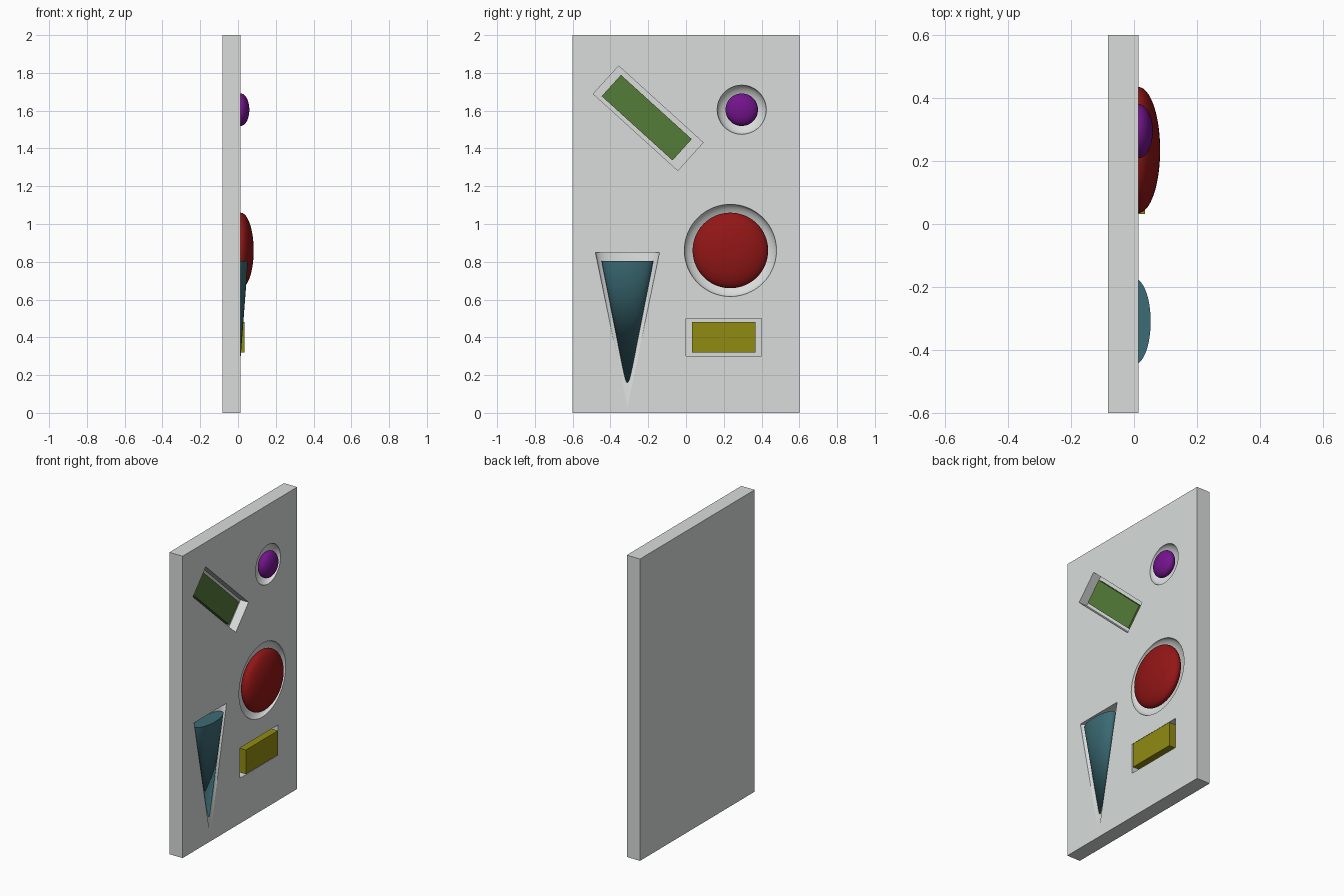
import bpy, math

if "Cube" in bpy.data.objects:
    bpy.data.objects.remove(bpy.data.objects["Cube"])

BACK, FACE = -0.083, 0.014   # back and front planes of the board along x


def material(name, rgb):
    m = bpy.data.materials.new(name)
    m.diffuse_color = (*rgb, 1)
    m.use_nodes = True
    m.node_tree.nodes["Principled BSDF"].inputs["Base Color"].default_value = m.diffuse_color
    return m


board_grey = material("board_grey", (0.69, 0.72, 0.70))
red = material("red", (0.29, 0.008, 0.008))
purple = material("purple", (0.17, 0.007, 0.26))
teal = material("teal", (0.045, 0.15, 0.18))
yellow = material("yellow", (0.285, 0.26, 0.006))
green = material("green", (0.09, 0.20, 0.04))


def finish(name, loc, half, mat, tilt=0, smooth=False):
    """Name, scale and colour the primitive just added (half = half sizes)."""
    ob = bpy.context.object
    ob.name = name
    ob.location, ob.scale = loc, half
    ob.rotation_euler = (tilt, 0, 0)
    ob.data.materials.append(mat)
    bpy.ops.object.transform_apply(location=False, rotation=False, scale=True)
    if smooth:
        bpy.ops.object.shade_smooth_by_angle(angle=math.radians(35))
    return ob


def box(name, loc, half, mat, tilt=0):
    bpy.ops.mesh.primitive_cube_add(size=2)
    return finish(name, loc, half, mat, tilt)


def ball(name, loc, half, mat):
    bpy.ops.mesh.primitive_uv_sphere_add(segments=64, ring_count=32, radius=1)
    return finish(name, loc, half, mat, smooth=True)


def cone(name, loc, half, mat):
    # point down, flat end up
    bpy.ops.mesh.primitive_cone_add(vertices=64, radius1=0, radius2=1, depth=2)
    return finish(name, loc, half, mat, smooth=True)


# Board
board = box("board", ((BACK + FACE) / 2, 0, 1), ((FACE - BACK) / 2, 0.6, 1), board_grey)

# Pockets, each a larger copy of its piece
TILT = math.radians(-42.2)
cutters = [
    ball("red_pocket", (FACE, 0.235, 0.86), (0.080, 0.244, 0.244), board_grey),
    ball("purple_pocket", (FACE, 0.295, 1.605), (0.065, 0.130, 0.130), board_grey),
    cone("cone_pocket", (FACE, -0.31, 0.44), (0.064, 0.17, 0.41), board_grey),
    box("bar_pocket", (0.03, -0.20, 1.56), (0.075, 0.302, 0.10), board_grey, TILT),
    box("brick_pocket", (0.03, 0.20, 0.40), (0.075, 0.20, 0.10), board_grey),
]
for c in cutters:
    mod = board.modifiers.new(c.name, 'BOOLEAN')
    mod.operation, mod.solver, mod.object = 'DIFFERENCE', 'EXACT', c
    bpy.context.view_layer.objects.active = board
    bpy.ops.object.modifier_apply(modifier=mod.name)
    bpy.data.objects.remove(c)
bpy.ops.object.select_all(action='DESELECT')
board.select_set(True)
bpy.ops.object.shade_smooth_by_angle(angle=math.radians(30))

# Loose pieces sitting in the pockets
ball("red_disc", (FACE, 0.235, 0.86), (0.069, 0.2, 0.2), red)
ball("purple_ball", (FACE, 0.295, 1.605), (0.046, 0.086, 0.086), purple)
cone("teal_cone", (0.0, -0.31, 0.457), (0.053, 0.1375, 0.348), teal)
box("green_bar", (-0.03, -0.208, 1.563), (0.015, 0.253, 0.076), green, TILT)
box("yellow_brick", (-0.005, 0.20, 0.40), (0.040, 0.168, 0.08), yellow)
